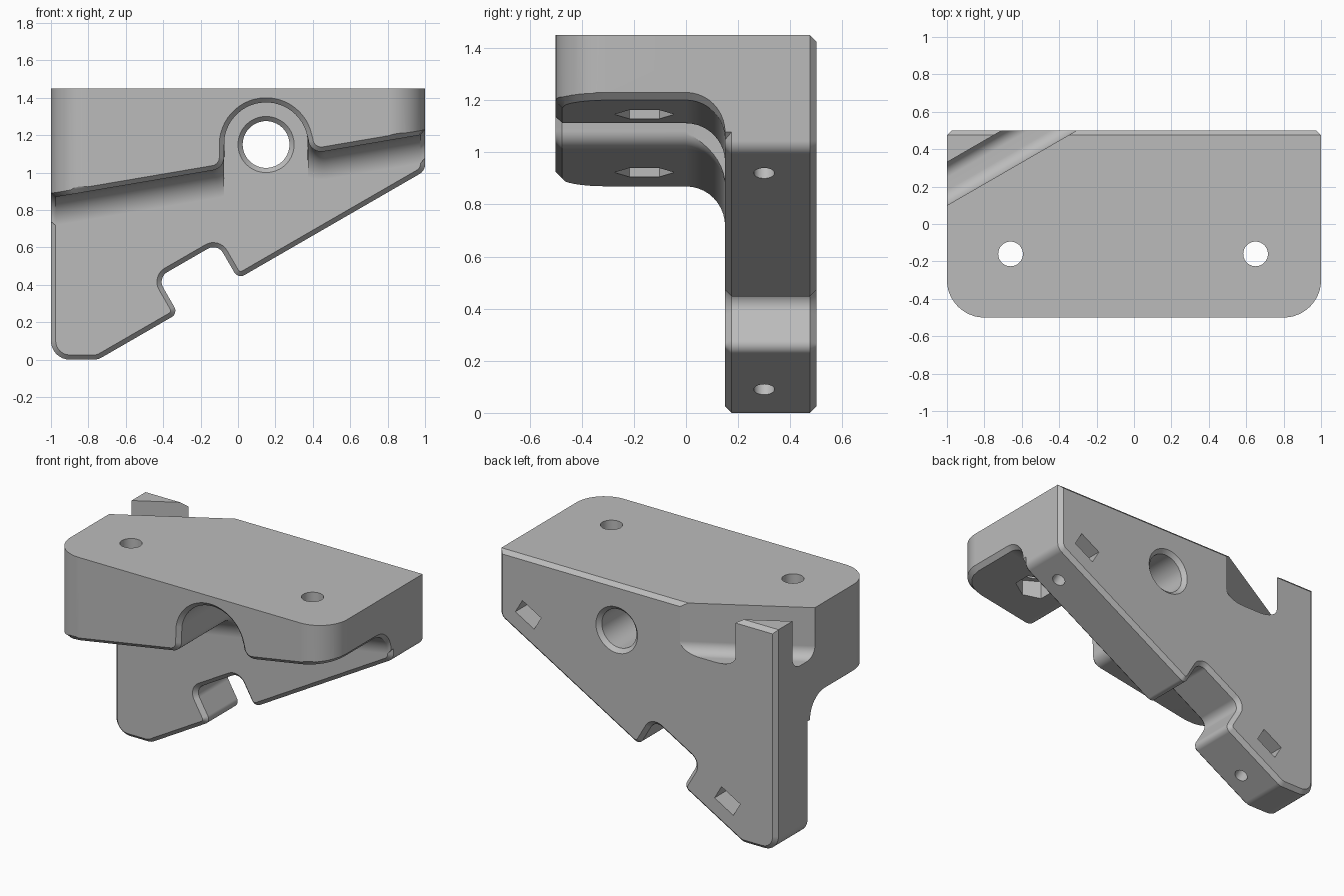
import bpy, bmesh
from math import sin, cos, tan, acos, atan, atan2, sqrt, pi, radians
from mathutils import Vector, Matrix

if "Cube" in bpy.data.objects:
    bpy.data.objects.remove(bpy.data.objects["Cube"])

grey = bpy.data.materials.new("plain grey")
grey.use_nodes = True
grey.diffuse_color = (0.5, 0.5, 0.5, 1)
grey.node_tree.nodes["Principled BSDF"].inputs["Base Color"].default_value = (0.5, 0.5, 0.5, 1)


def loft(name, layers):
    """Closed solid through rings of equal point count."""
    bm = bmesh.new()
    rings = [[bm.verts.new(p) for p in ring] for ring in layers]
    n = len(rings[0])
    for a, b in zip(rings, rings[1:]):
        for i in range(n):
            j = (i + 1) % n
            bm.faces.new((a[i], a[j], b[j], b[i]))
    bm.faces.new(rings[0][::-1])
    bm.faces.new(rings[-1])
    bmesh.ops.recalc_face_normals(bm, faces=bm.faces)
    mesh = bpy.data.meshes.new(name)
    bm.to_mesh(mesh)
    bm.free()
    mesh.materials.append(grey)
    obj = bpy.data.objects.new(name, mesh)
    bpy.context.collection.objects.link(obj)
    return obj


def rounded(corners, steps=8):
    """Polygon from (x, y, radius) corners."""
    out = []
    for i, (x, y, r) in enumerate(corners):
        p = Vector((x, y))
        if not r:
            out.append(p)
            continue
        u = (Vector(corners[i - 1][:2]) - p).normalized()
        v = (Vector(corners[(i + 1) % len(corners)][:2]) - p).normalized()
        half = u.angle(v) / 2
        centre = p + (u + v).normalized() * r / sin(half)
        a = p + u * r / tan(half) - centre
        b = p + v * r / tan(half) - centre
        turn = atan2(a.x * b.y - a.y * b.x, a.dot(b))
        for k in range(steps + 1):
            out.append(centre + Matrix.Rotation(turn * k / steps, 2) @ a)
    return out


def inset(poly, d):
    out = []
    for i, p in enumerate(poly):
        e = (p - poly[i - 1]).normalized()
        f = (poly[(i + 1) % len(poly)] - p).normalized()
        m, n = Vector((-e.y, e.x)), Vector((-f.y, f.x))
        out.append(p + (m + n) * d / (1 + m.dot(n)))
    return out


def upright(poly, y):
    return [(p[0], y, p[1]) for p in poly]


def drill(start, axis, sections, sides=40):
    """Turned cutter: (distance, radius) sections along an axis."""
    q = Vector(axis).to_track_quat('Z', 'Y')
    angles = [pi / 2 + 2 * pi * i / sides for i in range(sides)]
    return loft("drill", [[Vector(start) + q @ Vector((r * cos(a), r * sin(a), t))
                           for a in angles] for t, r in sections])


def combine(target, other, operation='DIFFERENCE'):
    other.hide_render = True
    mod = target.modifiers.new("boolean", 'BOOLEAN')
    mod.operation, mod.solver, mod.object = operation, 'EXACT', other
    bpy.context.view_layer.objects.active = target
    bpy.ops.object.modifier_apply(modifier=mod.name)
    bpy.data.objects.remove(other)


TOP, CH, FILLET = 1.45, 0.025, 0.15
SLOPE = Vector((cos(radians(30)), sin(radians(30))))
ACROSS = Vector((-SLOPE.y, SLOPE.x))

# Back plate: triangular outline with a notch, chamfered front and back
tip_a = Vector((0, 0.432))
tip_b = tip_a - SLOPE * 0.37
low = tip_a - SLOPE * 0.432 / SLOPE.y
notch_a, notch_b = tip_a + ACROSS * 0.22, tip_b + ACROSS * 0.22
outline = rounded([(1, TOP, 0), (-1, TOP, 0), (-1, 0, 0.1), (*low, 0.08), (*tip_b, 0.04),
                   (*notch_b, 0.06), (*notch_a, 0.06), (*tip_a, 0.04),
                   (1, 0.432 + tan(radians(30)), 0.06)])
small = inset(outline, CH)
body = loft("bracket", [upright(small, 0.15), upright(outline, 0.15 + CH),
                        upright(outline, 0.5 - CH), upright(small, 0.5)])

# Shelf block with rounded front corners
plan = rounded([(1, 0.175, 0), (-1, 0.175, 0), (-1, -0.5, 0.2), (1, -0.5, 0.2)], 12)
shelf = loft("shelf", [[(p.x, p.y, z) for p in plan] for z in (0.2, TOP)])

# Underside cutter: sloped ceiling with arch, edge chamfer and rear fillet
TILT = atan(0.17)
BORE = Vector((0.15, 1.15))
ARCH, CORNER = 0.225, 0.07


def ceiling(x):
    return 1.035 + 0.17 * x


def underside(y, d):
    front = max(0, -0.3 - y)
    outer = 0.802 + sqrt(max(0, 0.04 - front ** 2))
    inner = 0.8 + sqrt(max(0, (0.2 - CH) ** 2 - front ** 2))
    if y >= -0.3:
        outer, inner = 1, 1 - CH
    drop = d / cos(TILT)
    lift = CH + min(d, 0) - drop
    arch = ARCH - min(d, 0)
    r = CORNER + d
    sweep = acos(min(1, CORNER / r)) if d > 0 else 0
    first = TILT - pi / 2

    def corner(side, last):
        cx = BORE.x + side * (ARCH + CORNER)
        cz = ceiling(cx) + CORNER / cos(TILT)
        angles = [first + (last - first) * k / 8 for k in range(9)]
        return [(cx + r * cos(a), cz + r * sin(a)) for a in angles]

    def end(s):
        return [(s * 1.2, ceiling(s * outer) + lift + 0.1),
                (s * outer, ceiling(s * outer) + lift),
                (s * inner, ceiling(s * inner) - drop)]

    over = [radians(172 - 160 * k / 24) for k in range(25)]
    poly = [(-1.2, -0.5)] + end(-1) + corner(-1, -sweep)
    poly += [(BORE.x + arch * cos(a), BORE.y + arch * sin(a)) for a in over]
    poly += corner(1, -pi + sweep)[::-1] + end(1)[::-1] + [(1.2, -0.5)]
    return upright(poly, y)


stations = [(-0.6, -CH), (-0.5, -CH)]
stations += [(y, 0) for y in (-0.475, -0.465, -0.45, -0.43, -0.4, -0.36, -0.3, 0)]
for k in range(1, 11):
    a = pi / 2 * k / 10
    stations.append((FILLET * sin(a), FILLET * (1 - cos(a))))
stations.append((0.2, FILLET))
combine(shelf, loft("underside", [underside(y, d) for y, d in stations]))
combine(body, shelf, 'UNION')

# Main bore, chamfered at both mouths
wide, narrow = 0.15, 0.125
combine(body, drill((BORE.x, 0, BORE.y), (0, 1, 0),
                    [(0.1, wide), (0.15, wide), (0.15 + CH, narrow),
                     (0.5 - CH, narrow), (0.5, wide), (0.6, wide)], 64))

# Shelf bolt holes with hexagonal nut pockets underneath
for x in (-0.66, 0.65):
    combine(body, drill((x, -0.16, 0), (0, 0, 1), [(0.3, 0.066), (1.6, 0.066)]))
    combine(body, drill((x, -0.16, 0), (0, 0, 1),
                        [(0.3, 0.115), (ceiling(x) + 0.1, 0.115)], 6))

# Screw holes in the sloped edge with nut slots from the back
for z in (0.92, 0.09):
    foot = Vector(((z - 0.432) / tan(radians(30)), z))
    combine(body, drill((foot.x, 0.3, foot.y), (ACROSS.x, 0, ACROSS.y),
                        [(-0.1, 0.04), (0.3, 0.04)], 24))
    mid = foot + ACROSS * 0.165 + SLOPE * 0.03
    rect = [mid + SLOPE * a * 0.078 + ACROSS * b * 0.05
            for a, b in ((-1, -1), (1, -1), (1, 1), (-1, 1))]
    combine(body, loft("nut_slot", [upright(rect, 0.22), upright(rect, 0.6)]))

# Diagonal round-bottomed channel across the rear corner
channel = rounded([(-0.1, 1.6, 0), (-0.1, 1.13, 0.07), (0.1, 1.13, 0.07), (0.1, 1.6, 0)])
rings = []
for s in (-0.4, 1.3):
    base = Vector((-1, 0.215)) + SLOPE * s
    rings.append([(*(base + ACROSS * p.x), p.y) for p in channel])
combine(body, loft("channel", rings))

# Smooth curved surfaces, crisp edges
bpy.ops.object.select_all(action='DESELECT')
body.select_set(True)
bpy.context.view_layer.objects.active = body
bpy.ops.object.shade_smooth_by_angle(angle=radians(22))
weighted = body.modifiers.new("weighted_normals", 'WEIGHTED_NORMAL')
weighted.keep_sharp = True
